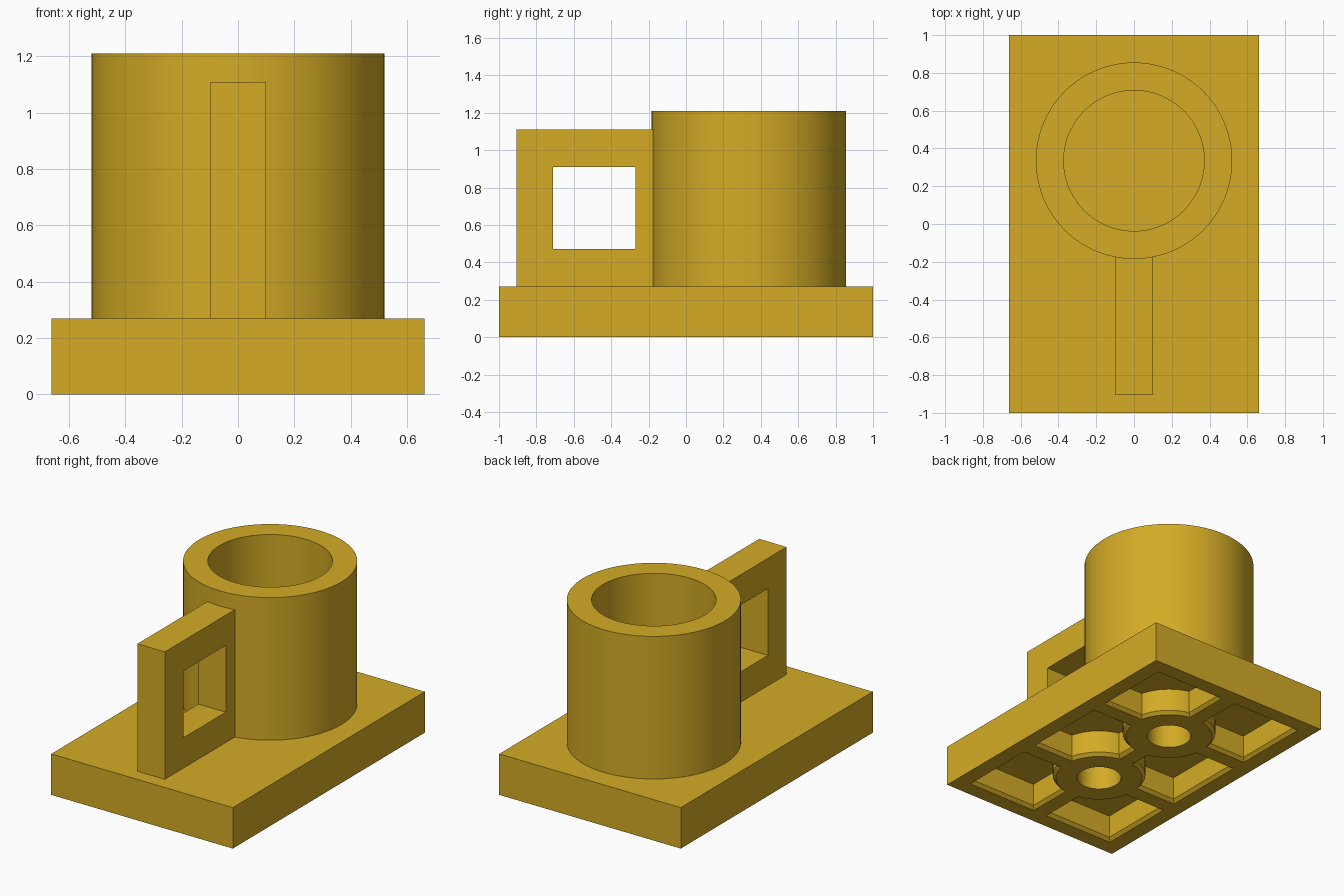
import bpy, bmesh, math

if "Cube" in bpy.data.objects:
    bpy.data.objects.remove(bpy.data.objects["Cube"])

gold = bpy.data.materials.new("gold plastic")
gold.diffuse_color = (0.66, 0.41, 0.019, 1)
gold.use_nodes = True
gold.node_tree.nodes["Principled BSDF"].inputs["Base Color"].default_value = gold.diffuse_color


def rect(hx, hy, cx=0, cy=0):
    return [(cx - hx, cy - hy), (cx + hx, cy - hy), (cx + hx, cy + hy), (cx - hx, cy + hy)]


def circle(r, cy, n=64):
    return [(r * math.cos(math.tau * i / n), cy + r * math.sin(math.tau * i / n)) for i in range(n)]


def loft(name, levels):
    """Closed solid through a stack of (z, outline) levels."""
    bm = bmesh.new()
    rings = [[bm.verts.new((x, y, z)) for x, y in pts] for z, pts in levels]
    n = len(rings[0])
    for a, b in zip(rings, rings[1:]):
        for i in range(n):
            j = (i + 1) % n
            bm.faces.new((a[i], a[j], b[j], b[i]))
    bm.faces.new(rings[0][::-1])
    bm.faces.new(rings[-1])
    me = bpy.data.meshes.new(name)
    bm.to_mesh(me)
    bm.free()
    me.materials.append(gold)
    ob = bpy.data.objects.new(name, me)
    bpy.context.collection.objects.link(ob)
    return ob


def cut(target, tool):
    mod = target.modifiers.new("cut", 'BOOLEAN')
    mod.operation, mod.solver, mod.object = 'DIFFERENCE', 'EXACT', tool
    bpy.context.view_layer.objects.active = target
    bpy.ops.object.modifier_apply(modifier=mod.name)
    bpy.data.objects.remove(tool)


def chamfered(name, shape, step, low, high):
    """Solid whose outline changes by step just above the underside."""
    return loft(name, [(low, shape(0)), (0, shape(0)), (BEV, shape(step)), (high, shape(step))])


AXIS = 0.335   # cup and boss offset along y
TOP = 0.27     # top of the base
ROOF = 0.17    # ceiling of the underside pockets
BEV = 0.02     # chamfer at the pocket openings

# Base with ribbed pockets underneath
base = loft("base", [(0, rect(0.662, 1)), (TOP, rect(0.662, 1))])
pocket = chamfered("pocket_cutter", lambda d: rect(0.56 + d, 0.90 + d), -BEV, -0.05, ROOF)
cut(pocket, chamfered("long_rib", lambda d: rect(0.05 + d, 1.1), BEV, -0.1, 0.3))
for cy in (-AXIS, AXIS):
    cut(pocket, chamfered("cross_rib", lambda d: rect(0.8, 0.05 + d, 0, cy), BEV, -0.1, 0.3))
    cut(pocket, chamfered("boss", lambda d: circle(0.265 + d, cy), BEV, -0.1, 0.3))
cut(base, pocket)
for cy in (-AXIS, AXIS):
    cut(base, loft("boss_hole", [(-0.1, circle(0.135, cy)), (ROOF, circle(0.135, cy))]))

# Cup tube, sunk slightly into the base
cup = loft("cup", [(TOP - 0.02, circle(0.52, AXIS, 96)), (1.21, circle(0.52, AXIS, 96))])
cut(cup, loft("cup_bore", [(0.1, circle(0.372, AXIS, 96)), (1.4, circle(0.372, AXIS, 96))]))

# Square handle with a window, running into the cup wall
handle = loft("handle", [(TOP - 0.02, rect(0.1, 0.39, 0, -0.515)), (1.11, rect(0.1, 0.39, 0, -0.515))])
cut(handle, loft("window", [(0.47, rect(0.3, 0.22, 0, -0.49)), (0.91, rect(0.3, 0.22, 0, -0.49))]))

# Smooth round walls, crisp edges
for ob in (base, cup):
    bpy.ops.object.select_all(action='DESELECT')
    ob.select_set(True)
    bpy.context.view_layer.objects.active = ob
    bpy.ops.object.shade_smooth_by_angle(angle=math.radians(20))
